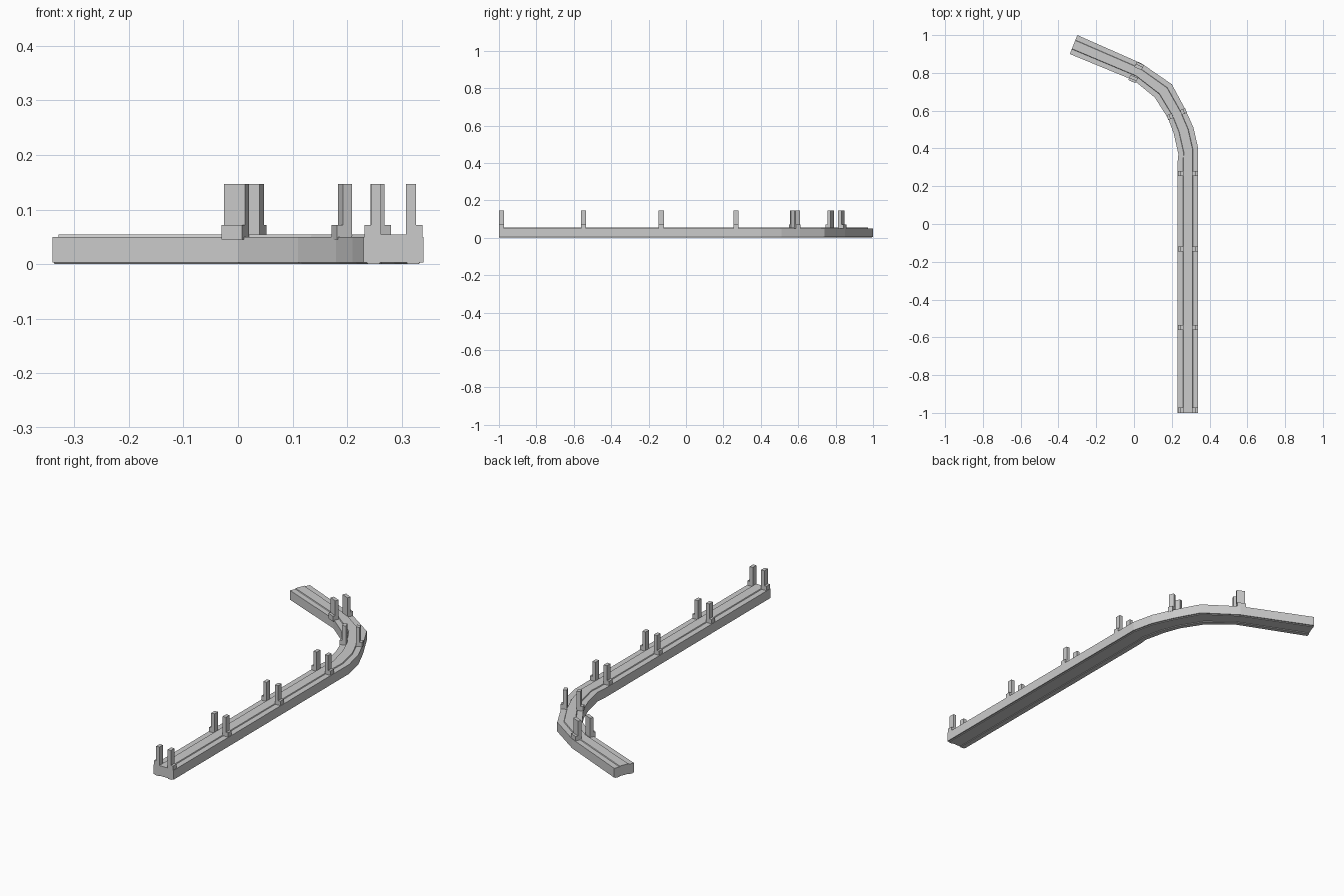
import bpy, math
from mathutils import Matrix, Vector

if "Cube" in bpy.data.objects:
    bpy.data.objects.remove(bpy.data.objects["Cube"])


def make_object(name, verts, faces):
    mesh = bpy.data.meshes.new(name)
    mesh.from_pydata(verts, [], faces)
    mesh.validate()
    obj = bpy.data.objects.new(name, mesh)
    bpy.context.collection.objects.link(obj)
    return obj


def loft(name, rings):
    # Joins equal closed rings into a capped solid
    n = len(rings[0])
    verts = [v for ring in rings for v in ring]
    faces = []
    for r in range(len(rings) - 1):
        a, b = r * n, (r + 1) * n
        for i in range(n):
            j = (i + 1) % n
            faces.append((a + i, a + j, b + j, b + i))
    faces.append(tuple(range(n))[::-1])
    faces.append(tuple(range(len(verts) - n, len(verts))))
    return make_object(name, verts, faces)


# Curved beam: inner and outer edge points in plan
inner = [(0.23, -1), (0.23, 0.32), (0.235, 0.37), (0.21, 0.48),
         (0.18, 0.56), (0.11, 0.67), (0.0, 0.76), (-0.34, 0.90)]
outer = [(0.34, -1), (0.34, 0.32), (0.34, 0.40), (0.315, 0.51),
         (0.27, 0.61), (0.20, 0.74), (0.04, 0.85), (-0.30, 1.0)]

# Cross-section: fraction across the width, height
half = [(0.0, 0.003), (0.0, 0.05), (0.26, 0.05), (0.28, 0.054)]
bottom = [(0.94, 0.003), (0.92, 0.0), (0.74, 0.0), (0.72, 0.003),
          (0.28, 0.003), (0.26, 0.0), (0.08, 0.0), (0.06, 0.003)]
profile = half + [(1 - t, z) for t, z in reversed(half)] + bottom

rings = []
for a, b in zip(inner, outer):
    a, b = Vector(a), Vector(b)
    rings.append([(*a.lerp(b, t), z) for t, z in profile])
beam = loft("track_beam", rings)

# Stepped clamp posts, in mirrored pairs across the beam
post_profile = [(0.023, 0.045), (0.053, 0.045), (0.053, 0.072),
                (0.041, 0.072), (0.041, 0.147), (0.023, 0.147)]


def post_pair(name, x, y, angle, length):
    turn = Matrix.Translation((x, y, 0)) @ Matrix.Rotation(math.radians(angle), 4, 'Z')
    for side, label in ((-1, "inner"), (1, "outer")):
        ends = []
        for v in (-length / 2, length / 2):
            ends.append([turn @ Vector((side * u, v, z)) for u, z in post_profile])
        if side > 0:
            ends.reverse()
        loft(f"{name}_{label}", ends)


pairs = [(0.285, -0.986, 0, 0.028), (0.285, -0.548, 0, 0.028),
         (0.285, -0.132, 0, 0.028), (0.285, 0.267, 0, 0.028),
         (0.226, 0.582, 21, 0.026), (0.011, 0.802, 65, 0.042)]
for i, p in enumerate(pairs):
    post_pair(f"post_{i + 1}", *p)

# Consistent outward normals
import bmesh
for obj in bpy.context.collection.objects:
    bm = bmesh.new()
    bm.from_mesh(obj.data)
    bmesh.ops.recalc_face_normals(bm, faces=bm.faces)
    bm.to_mesh(obj.data)
    bm.free()
